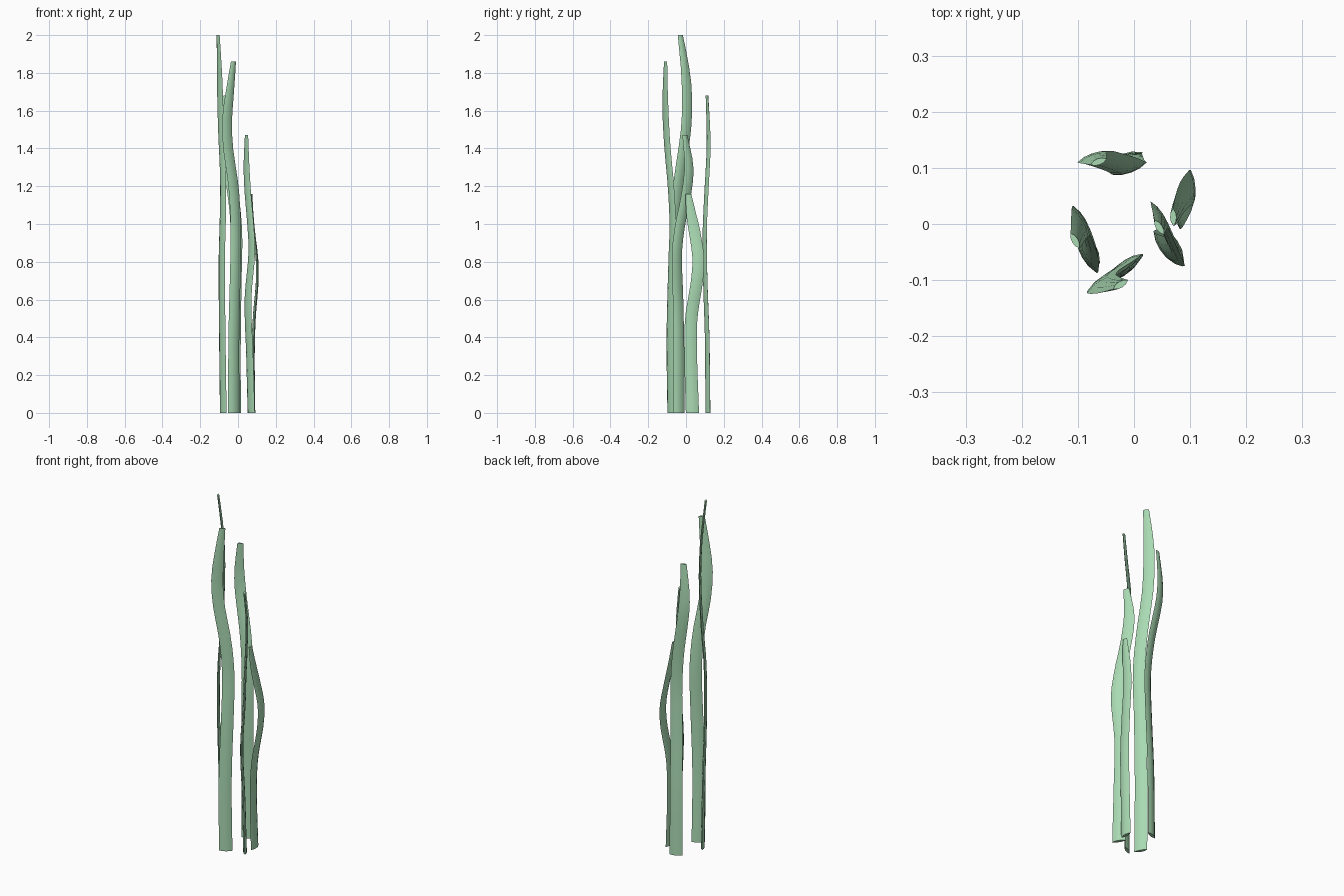
import bpy, bmesh, math
from mathutils import Vector

if "Cube" in bpy.data.objects:
    bpy.data.objects.remove(bpy.data.objects["Cube"])

green = bpy.data.materials.new("leaf_green")
green.diffuse_color = (0.40, 0.70, 0.45, 1)
green.use_nodes = True
green.node_tree.nodes["Principled BSDF"].inputs["Base Color"].default_value = green.diffuse_color

# Lens-shaped cross-section: fractions of half width and half thickness
SECTION = [(-1, 0), (-0.5, 0.8), (0, 1), (0.5, 0.8), (1, 0), (0.5, -0.8), (0, -1), (-0.5, -0.8)]


def path_point(pts, z):
    """Smooth curve through (z, x, y) points, sampled at height z."""
    i = 0
    while i < len(pts) - 2 and z > pts[i + 1][0]:
        i += 1

    def slope(k, c):
        a, b = pts[max(k - 1, 0)], pts[min(k + 1, len(pts) - 1)]
        return (b[c] - a[c]) / (b[0] - a[0])
    a, b = pts[i], pts[i + 1]
    h = b[0] - a[0]
    t = (z - a[0]) / h
    return [(2*t**3 - 3*t**2 + 1) * a[c] + (t**3 - 2*t**2 + t) * h * slope(i, c)
            + (3*t**2 - 2*t**3) * b[c] + (t**3 - t**2) * h * slope(i + 1, c) for c in (1, 2)]


def blade(name, angle, pts, width=0.07, thick=0.019, rings=24):
    """Swaying flat blade that narrows to a cut-off tip."""
    bm = bmesh.new()
    a = math.radians(angle)
    u, v = Vector((math.cos(a), math.sin(a), 0)), Vector((-math.sin(a), math.cos(a), 0))
    top = pts[-1][0]
    loops = []
    for r in range(rings + 1):
        f = r / rings
        x, y = path_point(pts, f * top)
        taper = 1 - 0.15 * f - 0.4 * max(0, (f - 0.85) / 0.15) ** 1.3
        c = Vector((x, y, f * top))
        loops.append([bm.verts.new(c + u * (s * width / 2 * taper) + v * (t * thick / 2 * (1 - 0.4 * f)))
                      for s, t in SECTION])
    n = len(SECTION)
    for lo, hi in zip(loops, loops[1:]):
        for k in range(n):
            bm.faces.new((lo[k], lo[(k + 1) % n], hi[(k + 1) % n], hi[k]))
    bm.faces.new(loops[0])
    bm.faces.new(loops[-1])
    bmesh.ops.recalc_face_normals(bm, faces=bm.faces)
    me = bpy.data.meshes.new(name)
    bm.to_mesh(me)
    bm.free()
    me.materials.append(green)
    ob = bpy.data.objects.new(name, me)
    bpy.context.collection.objects.link(ob)
    bpy.ops.object.select_all(action='DESELECT')
    ob.select_set(True)
    bpy.context.view_layer.objects.active = ob
    bpy.ops.object.shade_smooth_by_angle(angle=math.radians(45))


# Five blades: name, facing of the wide side, path as (z, x, y)
blade("left_blade", -60, [(0, -.078, -.04), (.4, -.083, -.043), (.8, -.086, -.055), (1.05, -.08, -.058),
                          (1.25, -.079, -.035), (1.5, -.09, 0), (1.65, -.094, .006), (1.8, -.098, -.002),
                          (2.0, -.105, -.03)])
blade("front_blade", 32, [(0, -.022, -.08), (.4, -.022, -.085), (.8, -.013, -.076), (1.0, -.012, -.07),
                          (1.2, -.024, -.08), (1.4, -.052, -.098), (1.55, -.058, -.107), (1.7, -.043, -.11),
                          (1.86, -.024, -.108)])
blade("back_blade", 20, [(0, -.018, .116), (.4, -.017, .112), (.7, -.012, .102), (.95, -.008, .099),
                         (1.15, -.025, .107), (1.4, -.068, .12), (1.52, -.074, .118), (1.68, -.063, .111)])
blade("right_front_blade", -57, [(0, .07, -.036), (.3, .062, -.037), (.6, .053, -.042), (.85, .073, -.048),
                                 (1.0, .066, -.03), (1.15, .053, .0), (1.3, .045, .016), (1.47, .045, -.006)])
blade("right_back_blade", 92, [(0, .082, .034), (.3, .08, .025), (.5, .086, .028), (.7, .102, .058),
                               (.82, .1, .065), (.95, .085, .047), (1.05, .076, .028), (1.16, .07, .012)])
